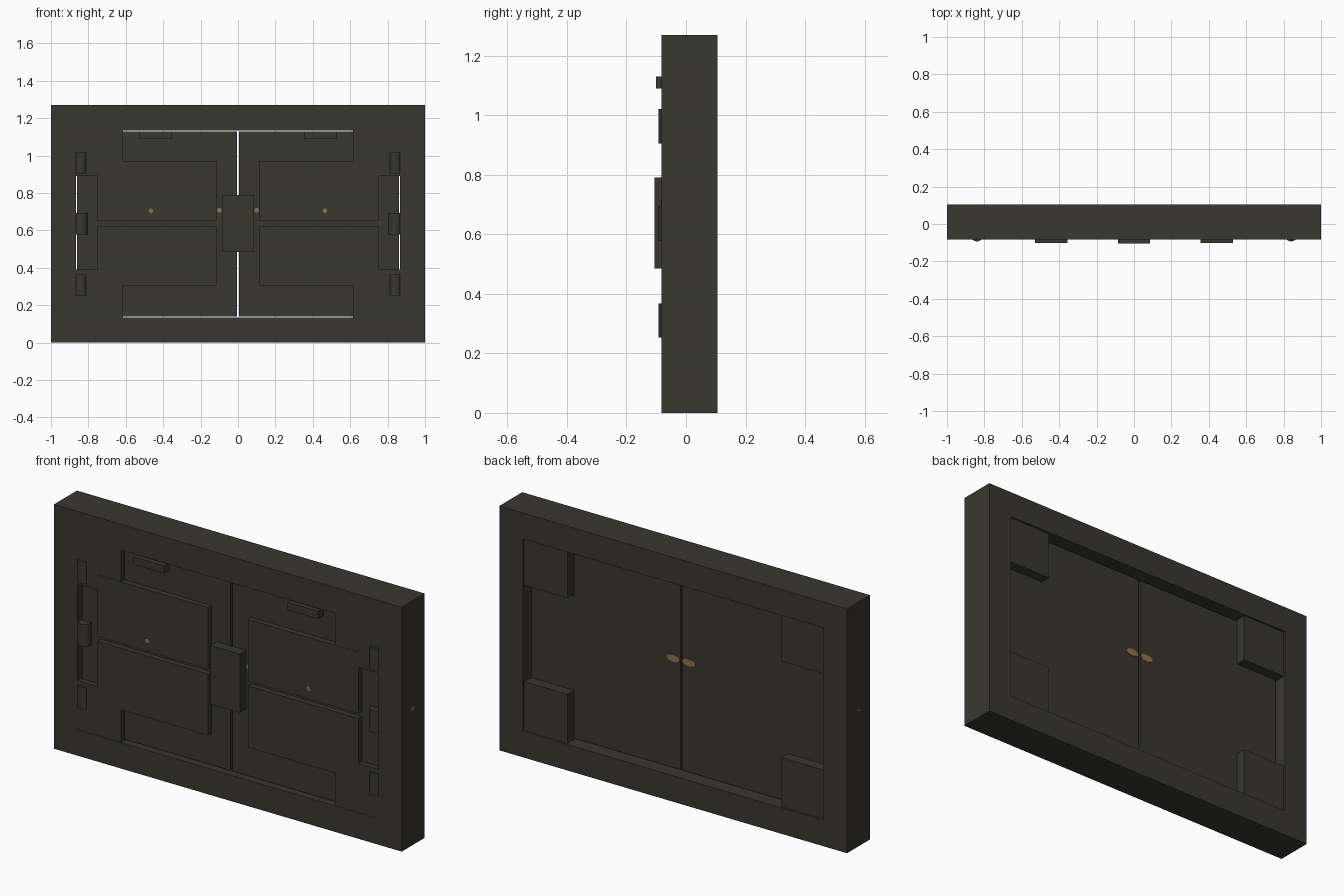
import bpy, bmesh
from math import pi, radians

cube = bpy.data.objects.get("Cube")
if cube:
    bpy.data.objects.remove(cube, do_unlink=True)


def material(name, rgb):
    m = bpy.data.materials.new(name)
    m.use_nodes = True
    m.diffuse_color = (*rgb, 1)
    bsdf = m.node_tree.nodes["Principled BSDF"]
    bsdf.inputs["Base Color"].default_value = (*rgb, 1)
    bsdf.inputs["Roughness"].default_value = 0.8
    return m


IRON = material("dark olive iron", (0.040, 0.038, 0.028))
GOLD = material("worn gold", (0.28, 0.17, 0.07))


def finish(name, bm, mat):
    bmesh.ops.recalc_face_normals(bm, faces=bm.faces)
    mesh = bpy.data.meshes.new(name)
    bm.to_mesh(mesh)
    bm.free()
    mesh.materials.append(mat)
    ob = bpy.data.objects.new(name, mesh)
    bpy.context.collection.objects.link(ob)
    return ob


def box(name, x, y, z, mat=IRON):
    """Box between the given (low, high) limits on each axis."""
    bm = bmesh.new()
    bmesh.ops.create_cube(bm, size=1)
    for v in bm.verts:
        for i, lim in enumerate((x, y, z)):
            v.co[i] = max(lim) if v.co[i] > 0 else min(lim)
    return finish(name, bm, mat)


def cylinder(name, centre, radius, depth, axis="Z", scale=(1, 1, 1), mat=IRON):
    rot = {"X": (0, pi / 2, 0), "Y": (pi / 2, 0, 0), "Z": (0, 0, 0)}[axis]
    bpy.ops.mesh.primitive_cylinder_add(vertices=24, radius=radius, depth=depth,
                                        location=centre, rotation=rot)
    ob = bpy.context.object
    ob.name = name
    ob.scale = scale
    ob.data.materials.append(mat)
    bpy.ops.object.shade_smooth_by_angle(angle=radians(40))
    return ob


FRONT, BACK = -0.083, 0.105
DOOR_FRONT, DOOR_BACK = -0.054, 0.04
HEIGHT, LOW, HIGH, OPEN_X = 1.27, 0.135, 1.135, 0.865

# Frame: a rectangular profile swept round the opening
bm = bmesh.new()
rings = []
for sx, top in ((-1, 0), (1, 0), (1, 1), (-1, 1)):
    outer = (sx, HEIGHT * top)
    inner = (sx * OPEN_X, HIGH if top else LOW)
    rings.append([bm.verts.new((p[0], y, p[1])) for p, y in
                  ((outer, FRONT), (outer, BACK), (inner, BACK), (inner, FRONT))])
for i in range(4):
    a, b = rings[i], rings[(i + 1) % 4]
    for j in range(4):
        k = (j + 1) % 4
        bm.faces.new((a[j], a[k], b[k], b[j]))
finish("frame", bm, IRON)

for s, side in ((1, "left"), (-1, "right")):
    # Door leaf and its two raised panels
    box(side + "_door", (s * 0.005, s * 0.86), (DOOR_FRONT, DOOR_BACK),
        (LOW + 0.006, HIGH - 0.006))
    for part, z in (("upper", (0.65, 0.97)), ("lower", (0.305, 0.625))):
        box(f"{side}_{part}_panel", (s * 0.115, s * 0.75), (-0.0825, DOOR_FRONT), z)

    # Corner blocks standing out on both faces
    for part, z in (("upper", (0.89, HIGH)), ("lower", (LOW, 0.39))):
        box(f"{side}_{part}_corner_block", (s * 0.615, s * OPEN_X), (-0.081, 0.094), z)

    # Hinge barrels
    for part, z in (("lower", 0.31), ("middle", 0.637), ("upper", 0.963)):
        cylinder(f"{side}_{part}_hinge", (s * 0.84, -0.058, z), 0.035, 0.115)

    # Small top latch
    box(side + "_latch", (s * 0.355, s * 0.53), (-0.101, DOOR_FRONT), (1.09, 1.13))

    # Gold wear marks on the panel, the outer side and beside the lock
    cylinder(side + "_panel_mark", (s * 0.465, -0.082, 0.705), 0.012, 0.003, "Y", mat=GOLD)
    cylinder(side + "_side_mark", (s * 0.9995, 0.01, 0.71), 0.012, 0.001, "X", mat=GOLD)
    cylinder(side + "_lock_mark", (s * 0.1, DOOR_FRONT, 0.708), 0.013, 0.003, "Y", mat=GOLD)
    cylinder(side + "_back_mark", (s * 0.045, DOOR_BACK, 0.71), 0.018, 0.003, "Y",
             scale=(2.1, 1, 1), mat=GOLD)

# Central lock case across both leaves
box("lock_case", (-0.085, 0.085), (-0.105, DOOR_FRONT), (0.485, 0.79))
